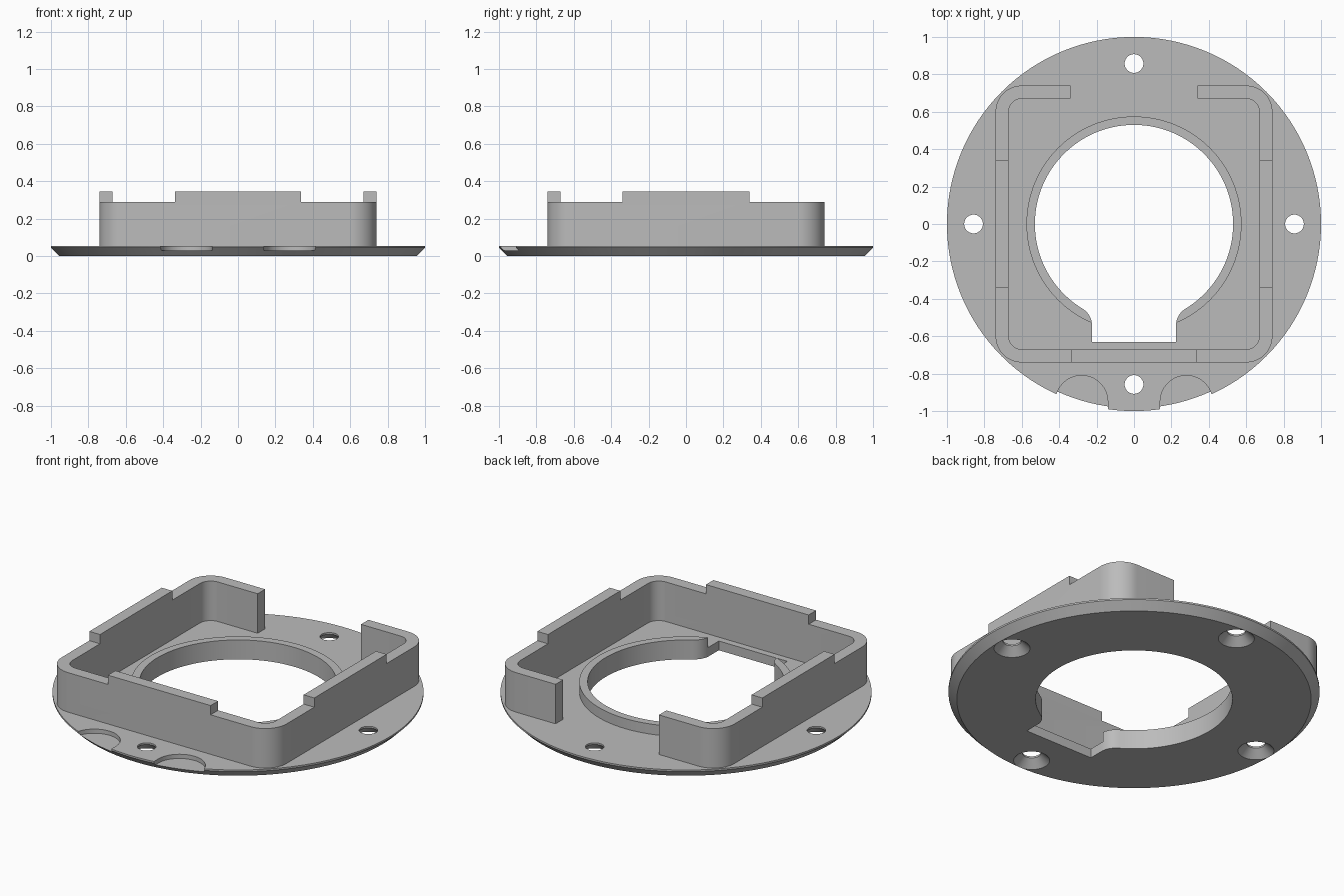
import bpy, bmesh
from math import sin, cos, radians, degrees, atan2

cube = bpy.data.objects.get("Cube")
if cube:
    bpy.data.objects.remove(cube, do_unlink=True)

grey = bpy.data.materials.new("plain grey")
grey.use_nodes = True
grey.diffuse_color = (0.5, 0.5, 0.5, 1)
grey.node_tree.nodes["Principled BSDF"].inputs["Base Color"].default_value = grey.diffuse_color


def arc(cx, cy, r, start, end, n):
    """Points on an arc, angles in degrees."""
    angles = [radians(start + (end - start) * i / n) for i in range(n + 1)]
    return [(cx + r * cos(a), cy + r * sin(a)) for a in angles]


def circle(r, n=128, cx=0, cy=0):
    return arc(cx, cy, r, 0, 360, n)[:-1]


def solid(name, layers):
    """Closed solid through a stack of (outline, z) layers."""
    bm = bmesh.new()
    rings = [[bm.verts.new((x, y, z)) for x, y in pts] for pts, z in layers]
    n = len(rings[0])
    for a, b in zip(rings, rings[1:]):
        for i in range(n):
            j = (i + 1) % n
            bm.faces.new((a[i], a[j], b[j], b[i]))
    bm.faces.new(rings[0][::-1])
    bm.faces.new(rings[-1])
    bmesh.ops.recalc_face_normals(bm, faces=bm.faces)
    mesh = bpy.data.meshes.new(name)
    bm.to_mesh(mesh)
    bm.free()
    mesh.materials.append(grey)
    ob = bpy.data.objects.new(name, mesh)
    bpy.context.collection.objects.link(ob)
    return ob


def activate(ob):
    bpy.ops.object.select_all(action='DESELECT')
    ob.select_set(True)
    bpy.context.view_layer.objects.active = ob


def cut(target, outline_layers):
    """Subtract a solid from the target."""
    cutter = solid("cutter", outline_layers)
    cutter.hide_render = True
    mod = target.modifiers.new("cut", 'BOOLEAN')
    mod.operation = 'DIFFERENCE'
    mod.solver = 'EXACT'
    mod.object = cutter
    activate(target)
    bpy.ops.object.modifier_apply(modifier=mod.name)
    bpy.data.objects.remove(cutter, do_unlink=True)


# Round plate with bevelled underside and a raised inner collar
PLATE, COLLAR = 0.055, 0.115
plate = solid("base_plate", [
    (circle(0.955), 0), (circle(1), 0.045), (circle(1), PLATE),
    (circle(0.575), PLATE), (circle(0.575), COLLAR)])

# Central opening running into a front slot through rounded shoulders
HOLE, SLOT, FX, FY = 0.53, 0.225, 0.325, -0.54
t = degrees(atan2(-FY, FX))
opening = (arc(0, 0, HOLE, -t, 180 + t, 96)
           + arc(-FX, FY, FX - SLOT, t, 0, 10)
           + [(-SLOT, -0.63), (SLOT, -0.63)]
           + arc(FX, FY, FX - SLOT, 180, 180 - t, 10))
cut(plate, [(opening, -0.1), (opening, 0.3)])

# Four screw holes, countersunk from below
for k in range(4):
    a = radians(90 * k)
    x, y = 0.858 * cos(a), 0.858 * sin(a)
    cut(plate, [(circle(r, 40, x, y), z) for r, z in
                ((0.108, -0.01), (0.05, 0.045), (0.05, 0.1))])

# Two shallow finger notches on the front rim
for side in (-1, 1):
    cx = 0.28 * side
    notch = arc(cx, -0.95, 0.14, 0, 180, 32) + [(cx - 0.14, -1.1), (cx + 0.14, -1.1)]
    cut(plate, [(notch, 0.03), (notch, 0.1)])

# Square wall with rounded corners, open in the middle of the back
OUT, IN, CORE, GAP = 0.74, 0.67, 0.6, 0.34


def open_square(half):
    """Rounded square path from the back gap round to the back gap."""
    pts = [(-GAP, half)]
    for sx, sy, start in ((-1, 1, 90), (-1, -1, 180), (1, -1, 270), (1, 1, 0)):
        pts += arc(sx * CORE, sy * CORE, half - CORE, start, start + 90, 14)
    return pts + [(GAP, half)]


outline = open_square(OUT) + open_square(IN)[::-1]
wall = solid("square_wall", [(outline, 0.05), (outline, 0.345)])

# Lower the corners so a raised tab stays on three sides
for sx in (-1, 1):
    for sy in (-1, 1):
        xs, ys = (sx * (GAP - 0.002), sx), (sy * GAP, sy)
        if sy > 0:
            xs = (sx * (GAP - 0.05), sx)
        box = [(xs[0], ys[0]), (xs[1], ys[0]), (xs[1], ys[1]), (xs[0], ys[1])]
        cut(wall, [(box, 0.29), (box, 0.5)])

for ob in (plate, wall):
    activate(ob)
    bpy.ops.object.shade_smooth_by_angle(angle=radians(30))
